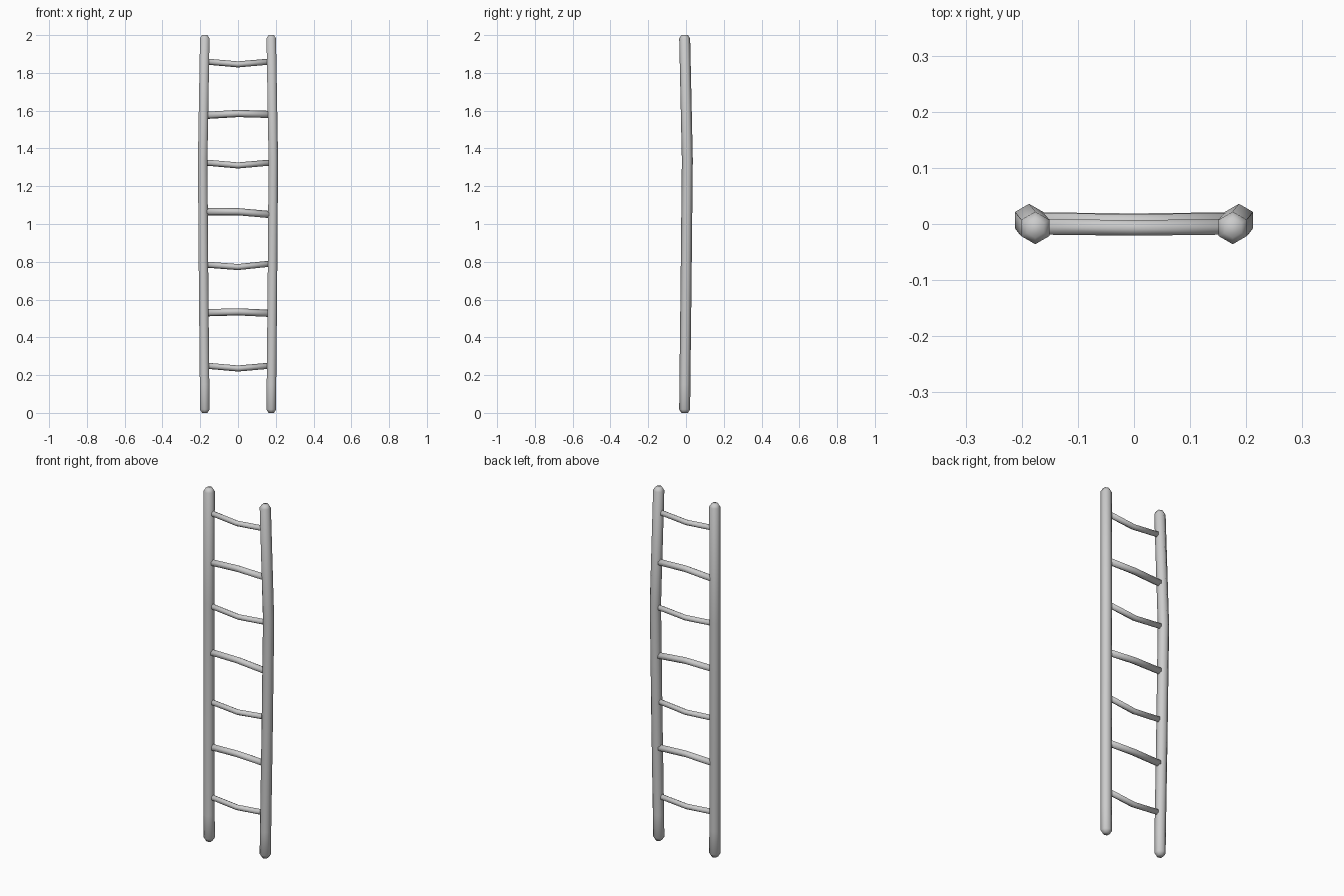
import bpy, bmesh
from math import sin, cos, pi
from mathutils import Vector

if "Cube" in bpy.data.objects:
    bpy.data.objects.remove(bpy.data.objects["Cube"])


def tube(name, path, radii, axis, sides=6):
    """Sweep a polygon ring along a path running mostly along 'Z' or 'X'."""
    bm = bmesh.new()
    rings = []
    for p, r in zip(path, radii):
        ring = []
        for i in range(sides):
            a = pi / 2 + 2 * pi * i / sides
            if axis == 'Z':
                off = Vector((r * cos(a), r * sin(a), 0))
            else:
                off = Vector((0, r * cos(a), r * sin(a)))
            ring.append(bm.verts.new(Vector(p) + off))
        rings.append(ring)
    for a, b in zip(rings, rings[1:]):
        for i in range(sides):
            j = (i + 1) % sides
            bm.faces.new((a[i], a[j], b[j], b[i]))
    bm.faces.new(rings[0][::-1])
    bm.faces.new(rings[-1])
    bmesh.ops.recalc_face_normals(bm, faces=bm.faces)
    for f in bm.faces:
        f.smooth = True
    me = bpy.data.meshes.new(name)
    bm.to_mesh(me)
    bm.free()
    ob = bpy.data.objects.new(name, me)
    bpy.context.collection.objects.link(ob)
    return ob


# Side rails: slightly bowed six-sided poles with rounded ends
R = 0.029
rail = [(0.176, -0.007, 0.0), (0.176, -0.007, 0.018), (0.177, -0.006, 0.15),
        (0.182, 0.0, 0.66), (0.187, 0.007, 1.34),
        (0.176, -0.007, 1.982), (0.176, -0.007, 2.0)]
rail_r = [R * 0.6, R, R, R, R, R, R * 0.6]
for side, s in (("left", -1), ("right", 1)):
    tube(side + "_rail", [(s * x, y, z) for x, y, z in rail], rail_r, 'Z')

# Rungs: uneven sticks (left, middle, right heights, depth, radius)
rungs = [
    (0.25, 0.235, 0.25, -0.005, 0.016),
    (0.53, 0.535, 0.527, 0.001, 0.019),
    (0.785, 0.772, 0.79, 0.002, 0.016),
    (1.065, 1.065, 1.05, 0.004, 0.019),
    (1.325, 1.31, 1.325, 0.007, 0.016),
    (1.575, 1.585, 1.58, 0.003, 0.019),
    (1.86, 1.845, 1.86, -0.005, 0.016),
]
for n, (zl, zm, zr, y, r) in enumerate(rungs, 1):
    path = [(-0.17, y, zl), (0.0, y - 0.002, zm), (0.17, y, zr)]
    tube(f"rung_{n}", path, [r] * 3, 'X')
